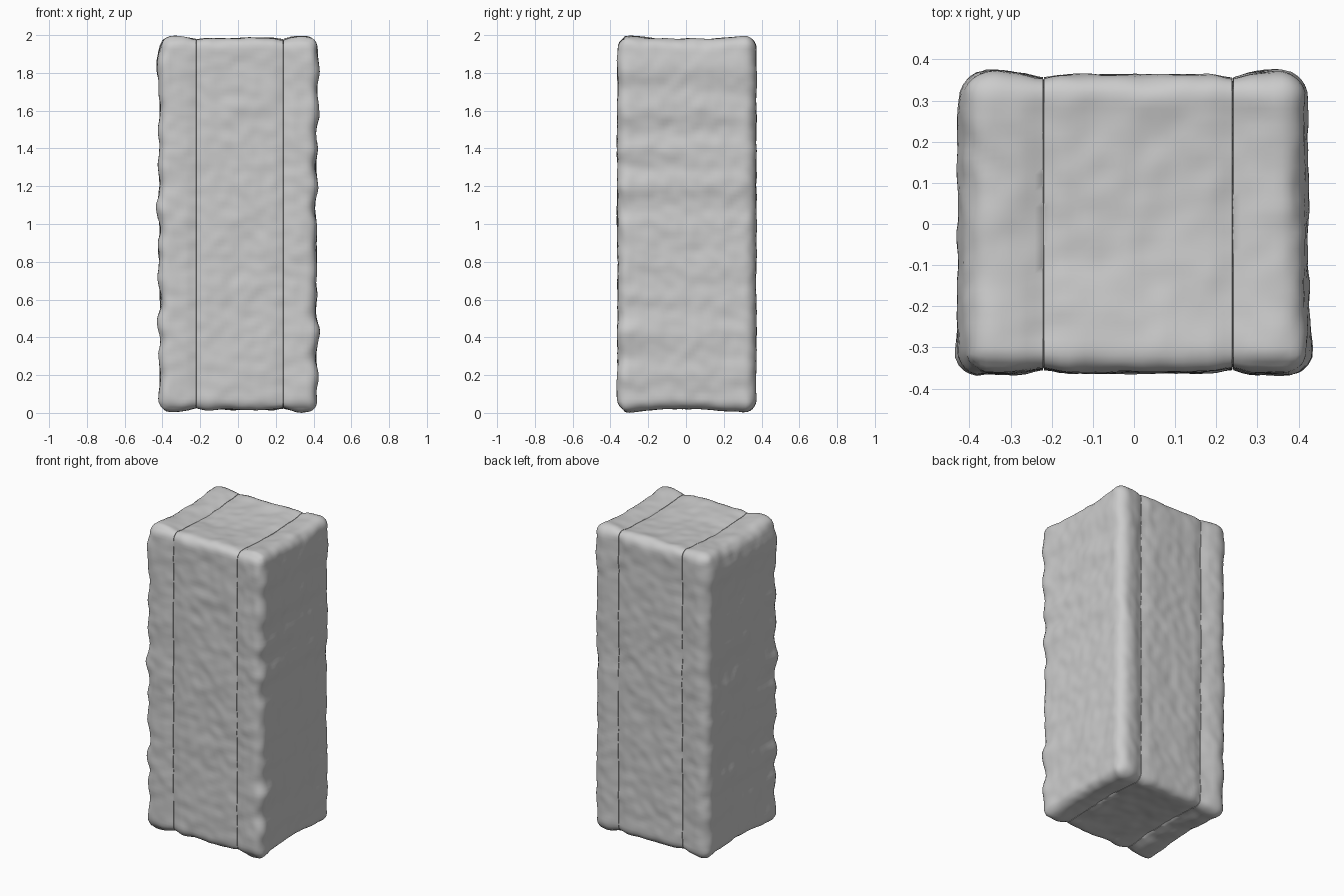
import bpy, bmesh, math
from mathutils import Vector, noise

if "Cube" in bpy.data.objects:
    bpy.data.objects.remove(bpy.data.objects["Cube"], do_unlink=True)

grey = bpy.data.materials.new("plain grey")
grey.use_nodes = True
colour = (0.6, 0.6, 0.6, 1)
grey.diffuse_color = colour
grey.node_tree.nodes["Principled BSDF"].inputs["Base Color"].default_value = colour

HALF = Vector((0.413, 0.36, 0.985))   # whole block, before the lumps
ROUND = 0.055
SEAMS = (-0.22, 0.24)
GAP = 0.0015
STEP = 0.02


def bump(value, centre, width):
    return math.exp(-((value - centre) / width) ** 2)


def lump(p, n):
    """Outward push for a surface point: rims, seams, sag, ripples, roughness."""
    ends = min(1.0, abs(n.y) + abs(n.z))
    # Puffed rims, weaker on the front
    rim = 0.012 if n.y > -0.5 else 0.003
    push = rim * bump(abs(p.x), 0.335, 0.065) * ends
    push -= 0.009 * sum(bump(p.x, s, 0.03) for s in SEAMS) * ends
    push -= 0.017 * max(0, 1 - (p.y / 0.31) ** 2) * abs(n.z)
    # Uneven ripples on the two outer sides, strongest at the front edge
    front = 0.4 + 0.6 * bump(p.y, -0.36, 0.12)
    wave = 0.02 * noise.noise(Vector((p.x * 3, p.y * 1.2, p.z * 7)))
    wave += 0.005 * math.sin(p.z * 32 + p.x * 3)
    push += wave * abs(n.x) * front
    # Wider collar near the top, slight flare towards the front
    push += abs(n.x) * (0.013 * bump(p.z, 0.84, 0.09) + 0.007 * bump(p.y, -0.36, 0.15))
    push += 0.006 * noise.noise(p * 7) + 0.005 * noise.noise(p * 17)
    return push


def slab(name, x0, x1):
    lo, hi = Vector((x0, -HALF.y, -HALF.z)), Vector((x1, HALF.y, HALF.z))
    bm = bmesh.new()
    bmesh.ops.create_cube(bm, size=1)
    for v in bm.verts:
        v.co = Vector((lo[i] + (v.co[i] + 0.5) * (hi[i] - lo[i]) for i in range(3)))
    # Even grid over the box
    for axis in range(3):
        count = round((hi[axis] - lo[axis]) / STEP)
        normal = Vector((0, 0, 0))
        normal[axis] = 1
        for k in range(1, count):
            cut = lo[axis] + (hi[axis] - lo[axis]) * k / count
            bmesh.ops.bisect_plane(bm, geom=bm.verts[:] + bm.edges[:] + bm.faces[:],
                                   plane_co=normal * cut, plane_no=normal)
    inner = HALF - Vector((ROUND, ROUND, ROUND))
    for v in bm.verts:
        p = v.co.copy()
        core = Vector((max(-inner[i], min(inner[i], p[i])) for i in range(3)))
        offset = p - core
        if offset.length > ROUND:
            offset = offset.normalized() * ROUND
            p = core + offset
        n = offset / ROUND
        # Hidden seam faces bulge until they meet just inside the rim
        if offset.length < 0.8 * ROUND:
            p.x += 2 * GAP * (1 if abs(p.x - x1) < 0.001 else -1)
        v.co = p + n * lump(p, n)
    mesh = bpy.data.meshes.new(name)
    bm.to_mesh(mesh)
    bm.free()
    mesh.materials.append(grey)
    obj = bpy.data.objects.new(name, mesh)
    bpy.context.collection.objects.link(obj)
    obj.location.z = 1
    return obj


parts = [slab("right_slab", -HALF.x - 0.005, SEAMS[0] - GAP),
         slab("middle_slab", SEAMS[0] + GAP, SEAMS[1] - GAP),
         slab("left_slab", SEAMS[1] + GAP, HALF.x + 0.005)]

# Smooth surfaces with crisp seams
bpy.ops.object.select_all(action="DESELECT")
for o in parts:
    o.select_set(True)
bpy.context.view_layer.objects.active = parts[0]
bpy.ops.object.shade_smooth_by_angle(angle=math.radians(50))
